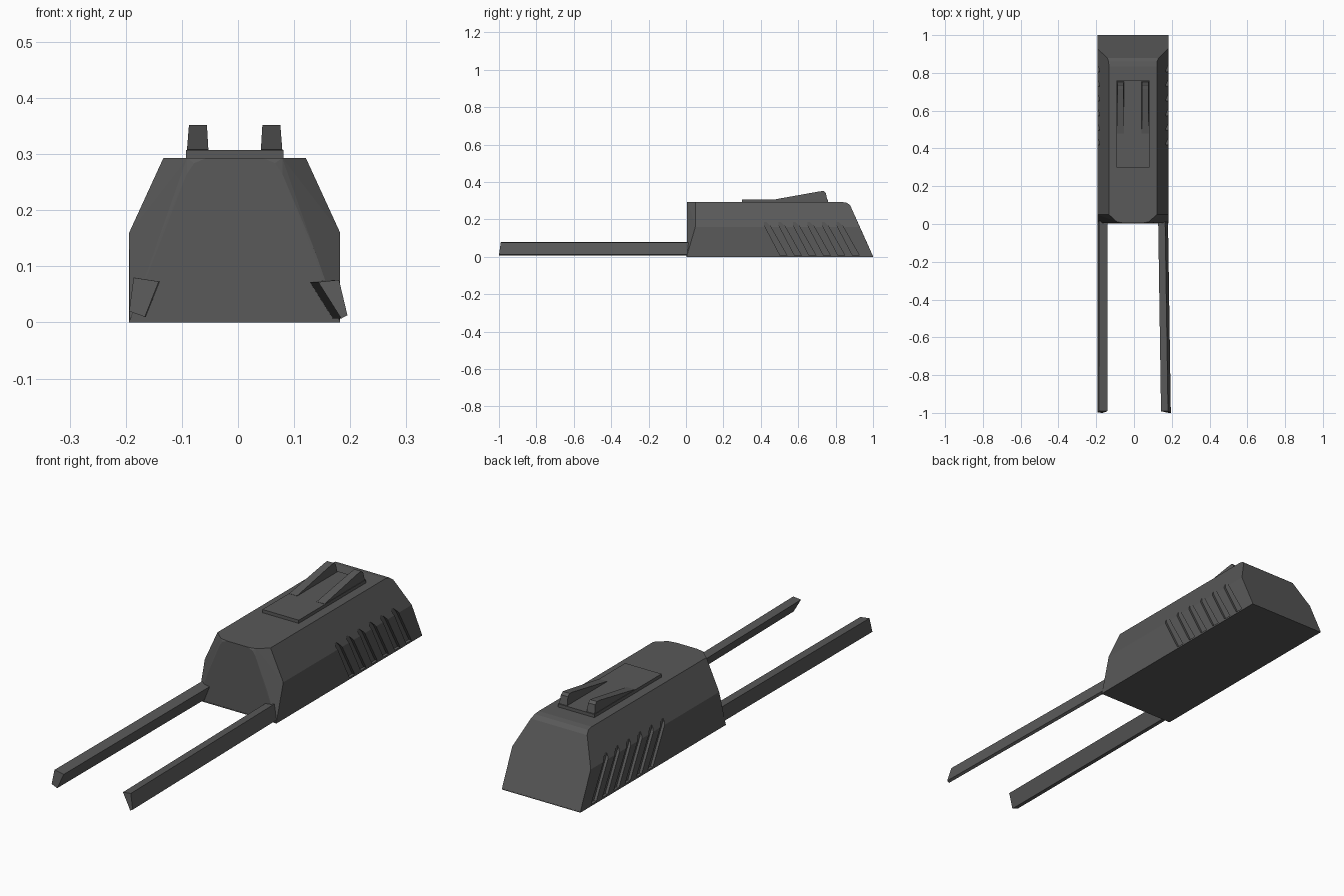
import bpy, bmesh

if "Cube" in bpy.data.objects:
    bpy.data.objects.remove(bpy.data.objects["Cube"])

CX = -0.006  # body centre line

# Dark gunmetal grey for every part
dark = bpy.data.materials.new("dark_grey")
dark.diffuse_color = (0.1, 0.1, 0.1, 1)
dark.use_nodes = True
dark.node_tree.nodes["Principled BSDF"].inputs["Base Color"].default_value = dark.diffuse_color


def finish(name, bm):
    bmesh.ops.recalc_face_normals(bm, faces=bm.faces)
    me = bpy.data.meshes.new(name)
    bm.to_mesh(me)
    bm.free()
    me.materials.append(dark)
    ob = bpy.data.objects.new(name, me)
    bpy.context.collection.objects.link(ob)
    return ob


def loft(name, a, b):
    """Solid between two matching rings of points."""
    bm = bmesh.new()
    va = [bm.verts.new(p) for p in a]
    vb = [bm.verts.new(p) for p in b]
    n = len(va)
    bm.faces.new(va)
    bm.faces.new(vb[::-1])
    for i in range(n):
        j = (i + 1) % n
        bm.faces.new((va[i], vb[i], vb[j], va[j]))
    return finish(name, bm)


# Main body: faceted shell, chamfered nose and sloping tail
half = [
    # narrow nose face
    (0.187, 0.004, 0.003), (0.172, 0.005, 0.04), (0.142, 0.005, 0.13),
    (0.085, 0.005, 0.265), (0.072, 0.005, 0.284), (0.05, 0.005, 0.293),
    # full section behind the chamfer
    (0.188, 0.008, 0.003), (0.188, 0.05, 0.16), (0.127, 0.05, 0.293),
    (0.085, 0.012, 0.293),
    # tail, rounded at the top edge
    (0.127, 0.835, 0.293), (0.1285, 0.86, 0.289), (0.135, 0.878, 0.275),
    (0.188, 0.929, 0.16), (0.188, 1.0, 0.003)]
bm = bmesh.new()
for x, y, z in half:
    for s in (-1, 1):
        bm.verts.new((CX + s * x, y, z))
bmesh.ops.convex_hull(bm, input=bm.verts)
bmesh.ops.delete(bm, geom=[v for v in bm.verts if not v.link_faces], context='VERTS')
bmesh.ops.dissolve_limit(bm, angle_limit=0.03, verts=bm.verts, edges=bm.edges)
body = finish("body", bm)

# Slanted vent slots cut in both sides
for i in range(6):
    y = 0.418 + i * 0.0775
    slot = [(y, 0.197), (y + 0.032, 0.165), (y + 0.121, 0.008), (y + 0.085, 0.008), (y, 0.17)]
    for s in (-1, 1):
        cut = loft("vent_cutter", [(CX + s * 0.176, p, q) for p, q in slot],
                   [(CX + s * 0.25, p, q) for p, q in slot])
        cut.hide_render = True
        mod = body.modifiers.new("vent", 'BOOLEAN')
        mod.object = cut
        mod.operation = 'DIFFERENCE'
        mod.solver = 'EXACT'
bpy.context.view_layer.update()
mesh = bpy.data.meshes.new_from_object(body.evaluated_get(bpy.context.evaluated_depsgraph_get()))
body.modifiers.clear()
body.data = mesh
for ob in list(bpy.data.objects):
    if ob.name.startswith("vent_cutter"):
        bpy.data.objects.remove(ob)

# Sight base plate on the roof
plate = [(CX - 0.087, 0.30), (CX + 0.087, 0.30), (CX + 0.087, 0.76), (CX - 0.087, 0.76)]
loft("roof_plate", [(x, y, 0.285) for x, y in plate], [(x, y, 0.307) for x, y in plate])

# Pair of wedge fins, tapering towards the top
fin = [(0.48, 0.295), (0.48, 0.308), (0.715, 0.35), (0.735, 0.352),
       (0.747, 0.342), (0.758, 0.295)]
for s, side in ((-1, "left"), (1, "right")):
    def ring(x, lean):
        return [(CX + s * (x + lean * (z - 0.295)), y, z) for y, z in fin]
    loft(side + "_fin", ring(0.046, 0.06), ring(0.086, -0.08))

# Long side rails reaching forward from the body
left = [(-0.186, 0.080), (-0.141, 0.073), (-0.166, 0.010), (-0.194, 0.020)]
right = [(0.143, 0.072), (0.180, 0.076), (0.195, 0.013), (0.184, 0.007)]
for name, sec, shift in (("left_rail", left, 0.002), ("right_rail", right, -0.015)):
    loft(name, [(x, -0.99 - (0.08 - z) * 0.14, z) for x, z in sec],
         [(x + shift, 0.015, z) for x, z in sec])

# Thin floor pan under the body
pan = [(CX - 0.188, 0.003), (CX + 0.188, 0.003), (CX + 0.188, 1.0), (CX - 0.188, 1.0)]
loft("floor_pan", [(x, y, 0.0) for x, y in pan], [(x, y, 0.004) for x, y in pan])
